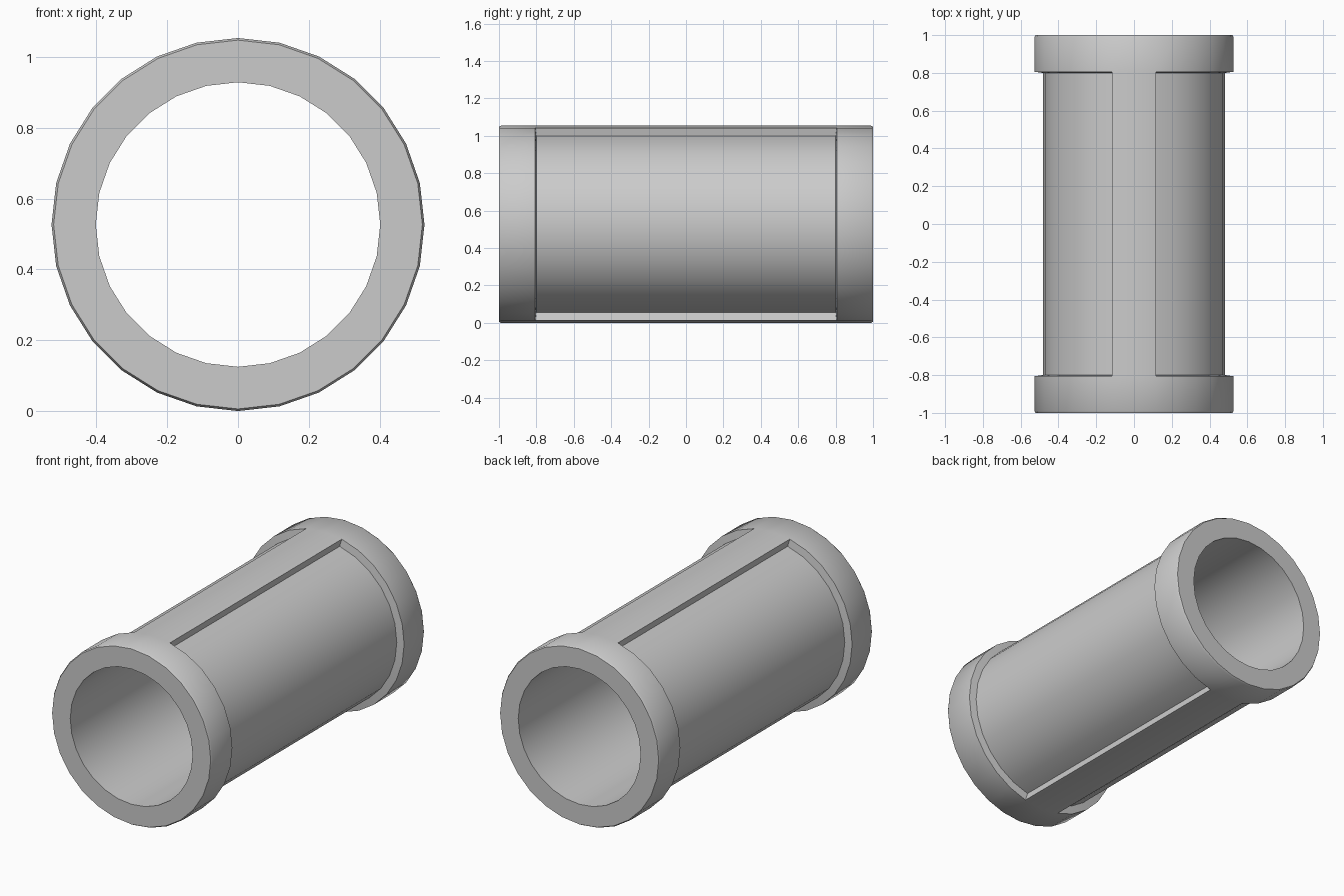
import bpy, bmesh
from math import sin, cos, pi

if "Cube" in bpy.data.objects:
    bpy.data.objects.remove(bpy.data.objects["Cube"])

SIDES = 28
R_OUT, R_IN, R_RECESS = 0.527, 0.402, 0.483
Y_REC = 0.806

bm = bmesh.new()

# closed wall profile (radius, y) revolved around the y axis
profile = [(R_IN, -1), (R_OUT - 0.006, -1), (R_OUT, -0.99), (R_OUT, -Y_REC),
           (R_OUT, Y_REC), (R_OUT, 0.99), (R_OUT - 0.006, 1), (R_IN, 1)]
rings = []
for r, y in profile:
    rings.append([bm.verts.new((r * sin(2 * pi * k / SIDES), y, r * cos(2 * pi * k / SIDES)))
                  for k in range(SIDES)])

# tube skin; the middle band is remembered except for the top and bottom ribs
recess = []
rib_faces = {SIDES - 1, 0, SIDES // 2 - 1, SIDES // 2}
for i in range(len(rings)):
    a, b = rings[i], rings[(i + 1) % len(rings)]
    for k in range(SIDES):
        n = (k + 1) % SIDES
        f = bm.faces.new((a[k], a[n], b[n], b[k]))
        if i == 3 and k not in rib_faces:
            recess.append(f)
bmesh.ops.recalc_face_normals(bm, faces=bm.faces[:])

# sink the two side panels
res = bmesh.ops.extrude_face_region(bm, geom=recess)
for v in [g for g in res["geom"] if isinstance(g, bmesh.types.BMVert)]:
    v.co.x *= R_RECESS / R_OUT
    v.co.z *= R_RECESS / R_OUT
    v.co.y *= 0.8 / Y_REC
left = [f for f in recess if f.is_valid]
if left:
    bmesh.ops.delete(bm, geom=left, context='FACES')
bmesh.ops.recalc_face_normals(bm, faces=bm.faces[:])

# stand on the ground
bmesh.ops.translate(bm, verts=bm.verts[:], vec=(0, 0, R_OUT))

me = bpy.data.meshes.new("pipe_sleeve")
bm.to_mesh(me)
bm.free()
ob = bpy.data.objects.new("pipe_sleeve", me)
bpy.context.collection.objects.link(ob)
bpy.context.view_layer.objects.active = ob
ob.select_set(True)
bpy.ops.object.shade_smooth_by_angle(angle=0.6)
